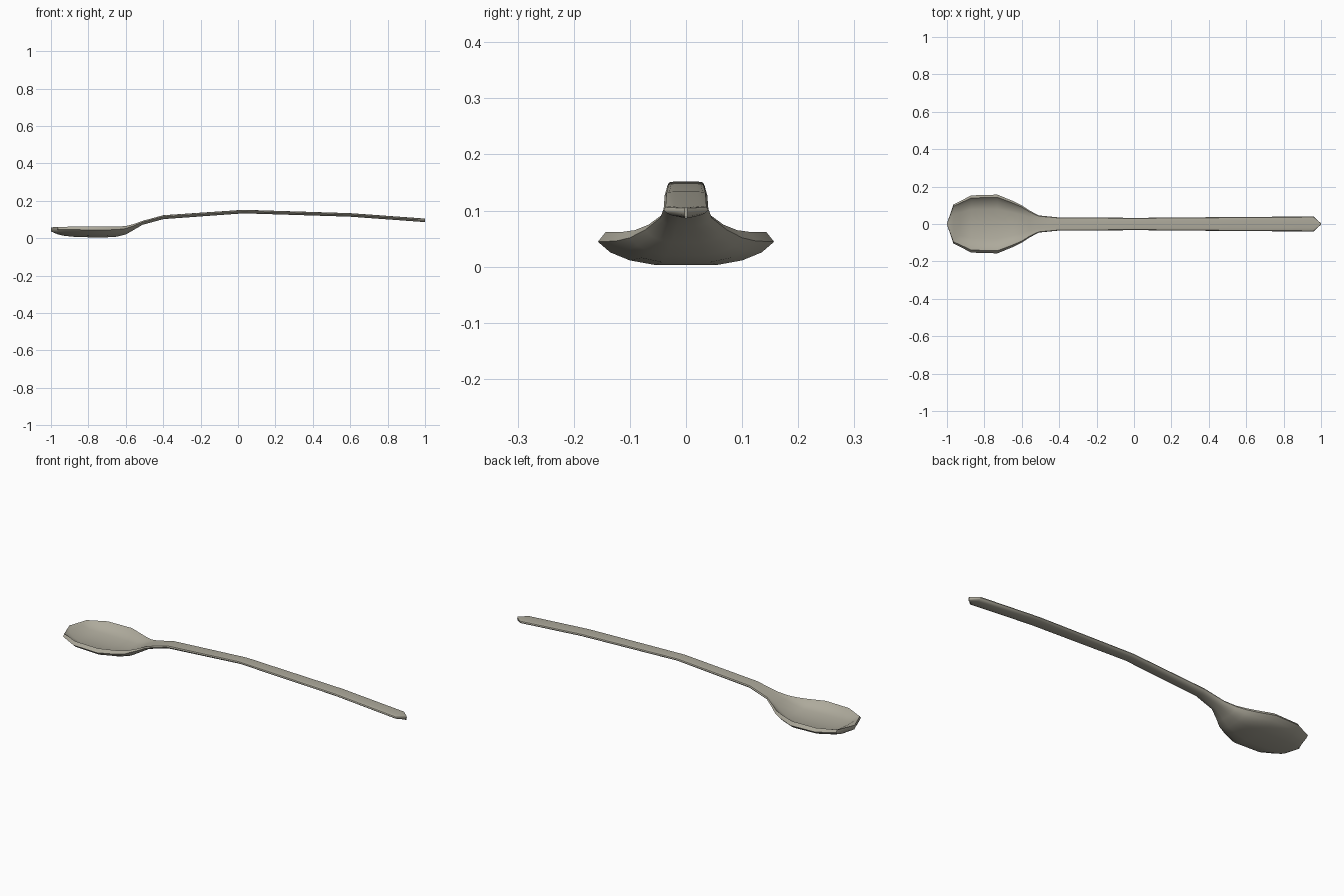
import bpy, bmesh, math

if "Cube" in bpy.data.objects:
    bpy.data.objects.remove(bpy.data.objects["Cube"])

# Stations along the spoon: x, half width, top z, centre z of upper surface, bottom z
STATIONS = [
    (-1.0, 0.003, 0.058, 0.058, 0.036),
    (-0.965, 0.105, 0.060, 0.053, 0.021),
    (-0.93, 0.122, 0.061, 0.031, 0.013),
    (-0.87, 0.153, 0.062, 0.022, 0.007),
    (-0.73, 0.157, 0.062, 0.019, 0.003),
    (-0.65, 0.124, 0.062, 0.026, 0.008),
    (-0.60, 0.100, 0.065, 0.044, 0.020),
    (-0.56, 0.073, 0.075, 0.066, 0.043),
    (-0.51, 0.046, 0.093, 0.092, 0.072),
    (-0.40, 0.035, 0.122, 0.123, 0.102),
    (0.03, 0.033, 0.150, 0.152, 0.133),
    (0.60, 0.038, 0.132, 0.134, 0.115),
    (0.96, 0.040, 0.106, 0.108, 0.089),
    (1.0, 0.003, 0.104, 0.105, 0.086),
]


def section(x, w, top, centre, bottom):
    """Closed ring: concave upper surface, rounded rim, shallow hull."""
    h, d = top - bottom, centre - top
    half = [(0.50 * w, top + d * 0.92), (0.78 * w, top + d * 0.55),
            (0.91 * w, top), (w, bottom + 0.70 * h),
            (0.86 * w, bottom + 0.38 * h), (0.64 * w, bottom + 0.14 * h),
            (0.35 * w, bottom)]
    ring = [(0, centre)] + half + [(0, bottom)]
    ring += [(-y, z) for y, z in reversed(half)]
    return [(x, y, z) for y, z in ring]


# Spoon: bowl and handle lofted as one skin
bm = bmesh.new()
rings = [[bm.verts.new(p) for p in section(*s)] for s in STATIONS]
for a, b in zip(rings, rings[1:]):
    n = len(a)
    for i in range(n):
        j = (i + 1) % n
        bm.faces.new((a[i], a[j], b[j], b[i]))
bm.faces.new(rings[0])
bm.faces.new(rings[-1])
bmesh.ops.recalc_face_normals(bm, faces=bm.faces)
mesh = bpy.data.meshes.new("spoon")
bm.to_mesh(mesh)
bm.free()
spoon = bpy.data.objects.new("spoon", mesh)
bpy.context.collection.objects.link(spoon)

# Dull metal colour
metal = bpy.data.materials.new("dull_metal")
metal.diffuse_color = (0.42, 0.40, 0.33, 1)
metal.use_nodes = True
metal.node_tree.nodes["Principled BSDF"].inputs["Base Color"].default_value = metal.diffuse_color
mesh.materials.append(metal)

bpy.context.view_layer.objects.active = spoon
spoon.select_set(True)
bpy.ops.object.shade_smooth_by_angle(angle=math.radians(40))
